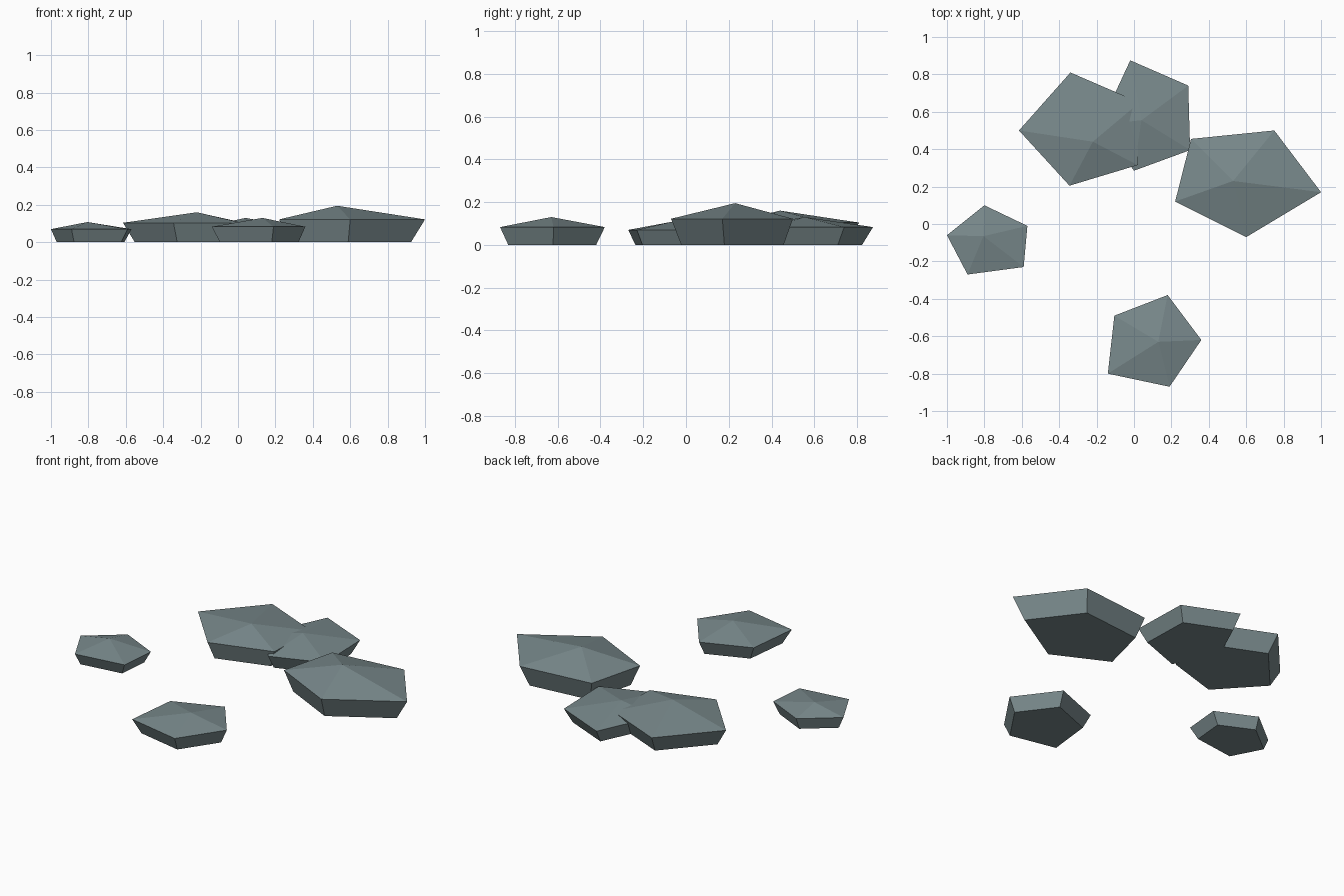
import bpy, bmesh

if "Cube" in bpy.data.objects:
    bpy.data.objects.remove(bpy.data.objects["Cube"])

stone_mat = bpy.data.materials.new("slate grey")
stone_mat.diffuse_color = (0.19, 0.25, 0.26, 1)
stone_mat.use_nodes = True
stone_mat.node_tree.nodes["Principled BSDF"].inputs["Base Color"].default_value = stone_mat.diffuse_color


def stone(name, rim, rim_z, apex, taper=0.84):
    """Low-poly stone: tapered five-sided base with a shallow pointed top."""
    bm = bmesh.new()
    ax, ay, az = apex
    top = [bm.verts.new((x, y, rim_z)) for x, y in rim]
    low = [bm.verts.new((ax + (x - ax) * taper, ay + (y - ay) * taper, 0)) for x, y in rim]
    tip = bm.verts.new(apex)
    n = len(rim)
    for i in range(n):
        j = (i + 1) % n
        bm.faces.new((low[i], low[j], top[j], top[i]))
        bm.faces.new((top[i], top[j], tip))
    bm.faces.new(low[::-1])
    bmesh.ops.recalc_face_normals(bm, faces=bm.faces)
    mesh = bpy.data.meshes.new(name)
    bm.to_mesh(mesh)
    bm.free()
    mesh.materials.append(stone_mat)
    bpy.context.collection.objects.link(bpy.data.objects.new(name, mesh))


# Loose stones
stone("left_stone", [(-1, -.06), (-.89, -.27), (-.59, -.23), (-.57, -.01), (-.80, .10)],
      .07, (-.805, -.065, .108))
stone("front_stone", [(-.14, -.80), (.19, -.87), (.36, -.62), (.18, -.38), (-.105, -.49)],
      .083, (.13, -.63, .13))
stone("right_stone", [(.22, .12), (.60, -.07), (1, .17), (.75, .50), (.305, .455)],
      .122, (.53, .23, .195))
# Overlapping pair at the back
stone("back_left_stone", [(-.615, .50), (-.345, .205), (.02, .315), (.03, .65), (-.34, .81)],
      .104, (-.22, .44, .16))
stone("back_right_stone", [(-.18, .53), (0, .285), (.30, .395), (.29, .74), (-.02, .875)],
      .083, (.04, .555, .13))
